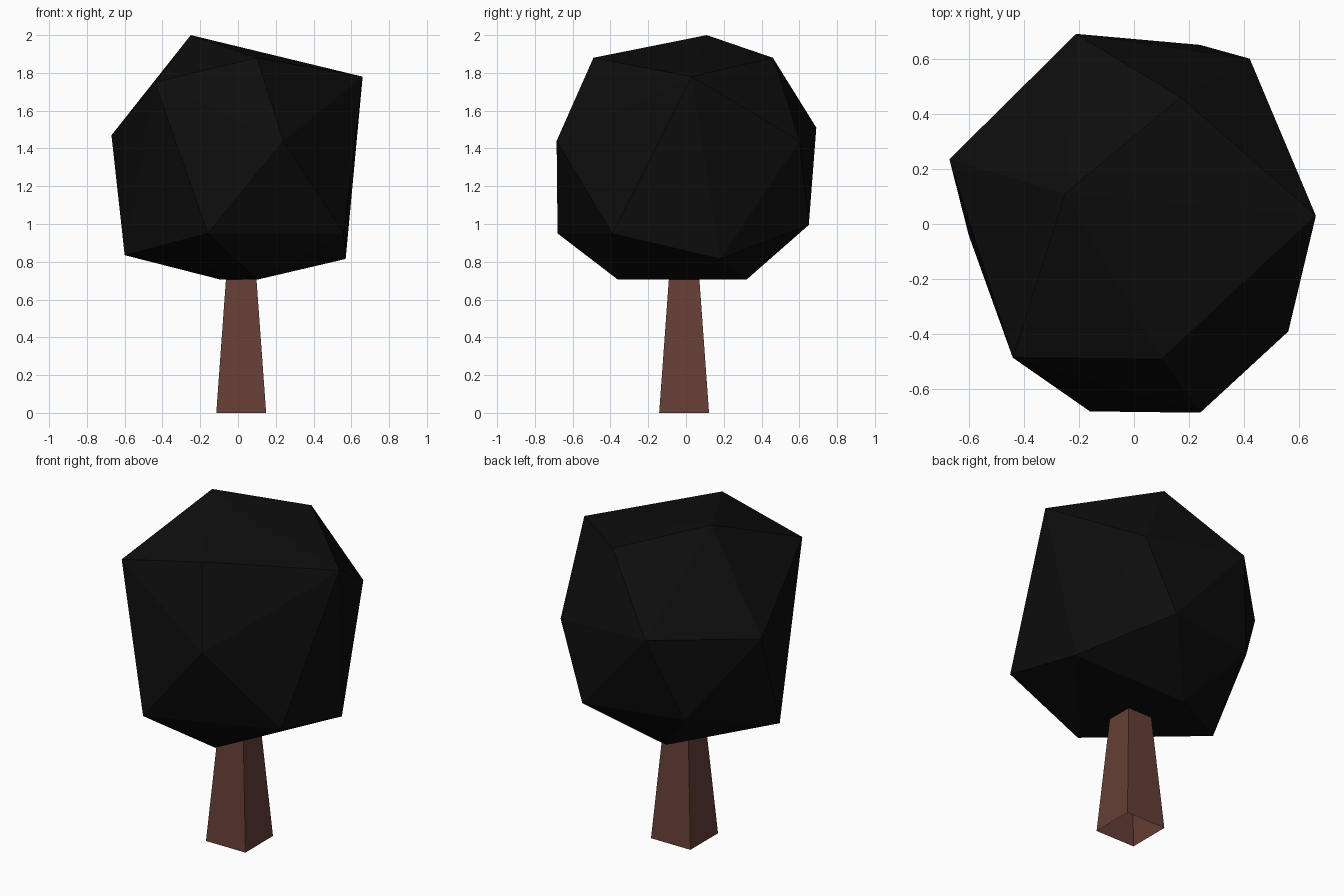
import bpy, bmesh

if "Cube" in bpy.data.objects:
    bpy.data.objects.remove(bpy.data.objects["Cube"])


def material(name, rgb):
    mat = bpy.data.materials.new(name)
    mat.diffuse_color = (*rgb, 1.0)
    mat.use_nodes = True
    mat.node_tree.nodes["Principled BSDF"].inputs["Base Color"].default_value = mat.diffuse_color
    return mat


def add_object(name, bm, mat):
    bmesh.ops.recalc_face_normals(bm, faces=bm.faces[:])
    mesh = bpy.data.meshes.new(name)
    bm.to_mesh(mesh)
    bm.free()
    mesh.materials.append(mat)
    obj = bpy.data.objects.new(name, mesh)
    bpy.context.collection.objects.link(obj)


bark = material("brown_bark", (0.13, 0.05, 0.037))
leaf = material("black_foliage", (0.004, 0.004, 0.004))

# Trunk: tapered four-sided post, open underneath
bm = bmesh.new()
rings = []
for z, half in ((0.0, 0.132), (0.705, 0.081)):
    rings.append([bm.verts.new((0.017 + sx * half, -0.01 + sy * half, z))
                  for sx, sy in ((-1, -1), (1, -1), (1, 1), (-1, 1))])
low, high = rings
for i in range(4):
    j = (i + 1) % 4
    bm.faces.new((low[i], low[j], high[j], high[i]))
bm.faces.new(high)
add_object("trunk", bm, bark)

# Crown: faceted hull around a few corner points, top to bottom
corners = [
    (-0.25, 0.11, 2.00), (0.10, -0.49, 1.88), (0.17, 0.46, 1.88),
    (0.66, 0.03, 1.78), (-0.44, -0.485, 1.75),
    (-0.21, 0.69, 1.51), (-0.67, 0.235, 1.47), (0.42, 0.60, 1.44), (0.24, -0.685, 1.44),
    (-0.36, 0.53, 1.01), (0.24, 0.65, 0.995), (0.56, -0.39, 0.95), (-0.16, -0.68, 0.95),
    (-0.60, -0.04, 0.835), (0.57, 0.18, 0.815),
    (-0.09, 0.32, 0.705), (0.10, -0.36, 0.705),
]
bm = bmesh.new()
for p in corners:
    bm.verts.new(p)
bmesh.ops.convex_hull(bm, input=bm.verts[:])
add_object("crown", bm, leaf)
